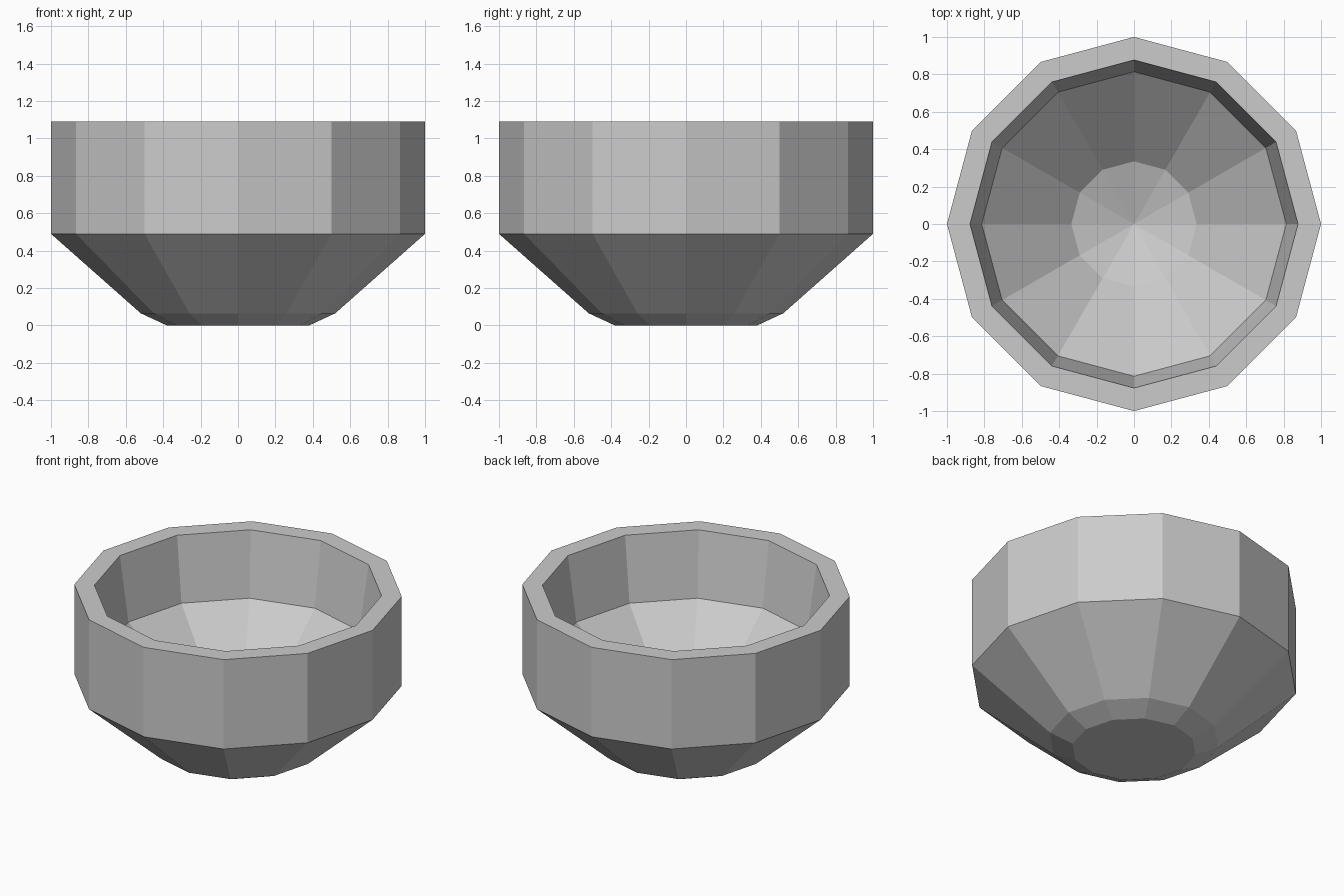
import bpy, bmesh
from math import cos, sin, tau

if "Cube" in bpy.data.objects:
    bpy.data.objects.remove(bpy.data.objects["Cube"])

SIDES = 12

# Bowl cross-section (radius, height): underside, outer wall, rim, inner wall, basin
profile = [(0.38, 0.0), (0.52, 0.065), (1.0, 0.49), (1.0, 1.09),
           (0.877, 1.09), (0.814, 0.66), (0.335, 0.235)]
BASIN_BOTTOM = 0.12

bm = bmesh.new()


def ring(r, z):
    return [bm.verts.new((r * cos(tau * i / SIDES), r * sin(tau * i / SIDES), z))
            for i in range(SIDES)]


# Walls lofted between rings
rings = [ring(r, z) for r, z in profile]
for a, b in zip(rings, rings[1:]):
    for i in range(SIDES):
        j = (i + 1) % SIDES
        bm.faces.new((a[i], a[j], b[j], b[i]))

# Flat base and shallow cone at the basin bottom
bm.faces.new(rings[0][::-1])
centre = bm.verts.new((0, 0, BASIN_BOTTOM))
for i in range(SIDES):
    bm.faces.new((rings[-1][i], rings[-1][(i + 1) % SIDES], centre))

bmesh.ops.recalc_face_normals(bm, faces=bm.faces)
mesh = bpy.data.meshes.new("bowl")
bm.to_mesh(mesh)
bm.free()
bowl = bpy.data.objects.new("bowl", mesh)
bpy.context.collection.objects.link(bowl)
